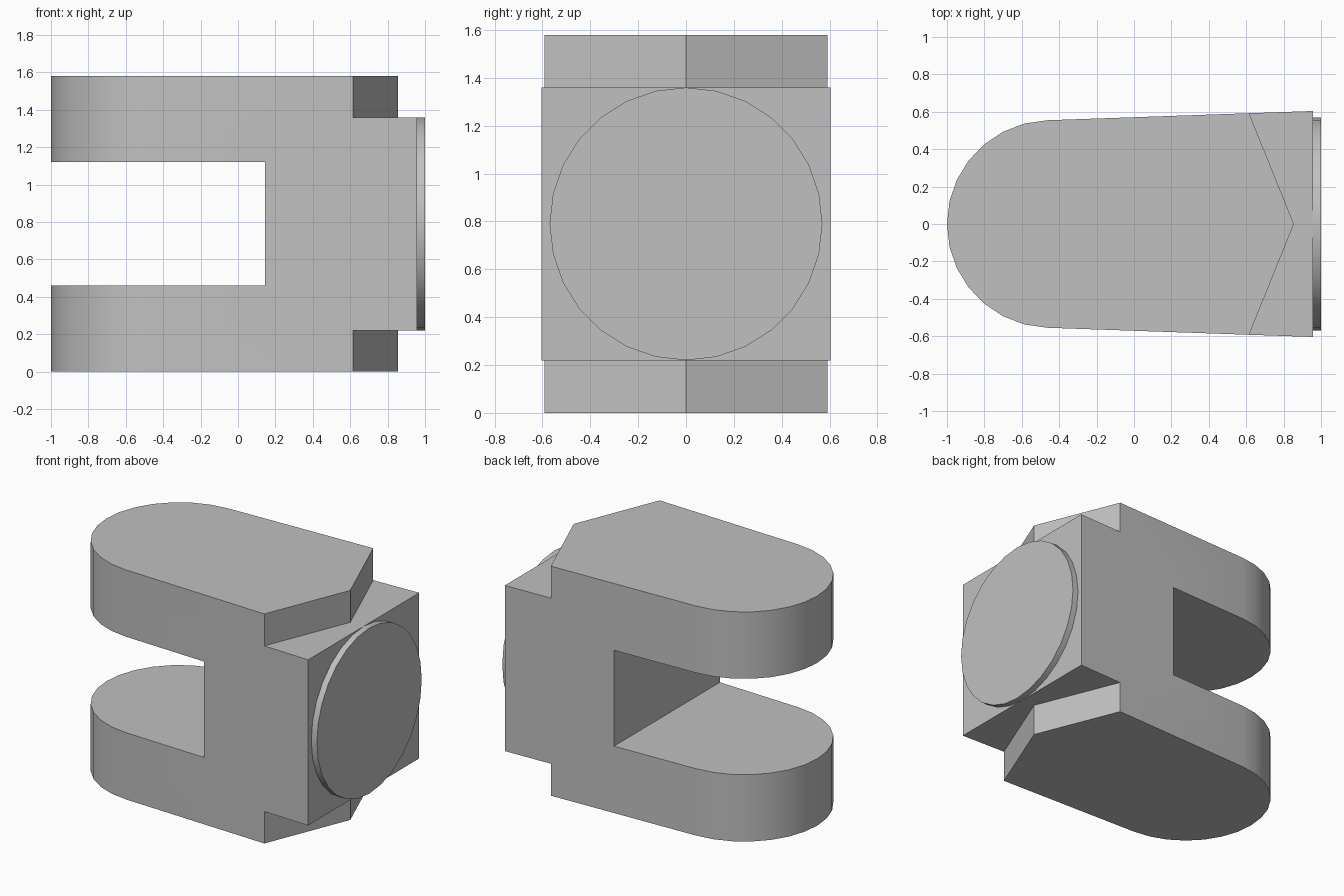
import bpy
import bmesh
from math import cos, sin, radians, pi

if "Cube" in bpy.data.objects:
    bpy.data.objects.remove(bpy.data.objects["Cube"], do_unlink=True)

HEIGHT = 1.58

grey = bpy.data.materials.new("plain_grey")
grey.use_nodes = True
grey.diffuse_color = (0.53, 0.53, 0.53, 1)
grey.node_tree.nodes["Principled BSDF"].inputs["Base Color"].default_value = grey.diffuse_color


def prism(name, outline, z0, z1):
    """Extrude a flat outline from z0 up to z1."""
    bm = bmesh.new()
    face = bm.faces.new([bm.verts.new((x, y, z0)) for x, y in outline])
    top = bmesh.ops.extrude_face_region(bm, geom=[face])["geom"]
    moved = [v for v in top if isinstance(v, bmesh.types.BMVert)]
    bmesh.ops.translate(bm, verts=moved, vec=(0, 0, z1 - z0))
    bmesh.ops.recalc_face_normals(bm, faces=bm.faces)
    mesh = bpy.data.meshes.new(name)
    bm.to_mesh(mesh)
    bm.free()
    mesh.materials.append(grey)
    obj = bpy.data.objects.new(name, mesh)
    bpy.context.collection.objects.link(obj)
    return obj


def activate(obj):
    bpy.ops.object.select_all(action="DESELECT")
    obj.select_set(True)
    bpy.context.view_layer.objects.active = obj


def cut(target, cutter):
    """Subtract the cutter and discard it."""
    mod = target.modifiers.new("cut", "BOOLEAN")
    mod.operation = "DIFFERENCE"
    mod.solver = "EXACT"
    mod.object = cutter
    activate(target)
    bpy.ops.object.modifier_apply(modifier=mod.name)
    bpy.data.objects.remove(cutter, do_unlink=True)


# Fork body: round nose on -x, sides widening slightly towards +x
steps = 14
angles = [radians(92 + 176 * i / steps) for i in range(steps + 1)]
outline = [(-0.445 + 0.555 * cos(a), 0.555 * sin(a)) for a in angles]
outline += [(0.957, -0.604), (0.957, 0.604)]
body = prism("fork_body", outline, 0, HEIGHT)

# Slot between the two arms
slot = [(-1.2, -0.9), (0.145, -0.9), (0.145, 0.9), (-1.2, 0.9)]
cut(body, prism("slot_cutter", slot, 0.46, 1.12))

# Pointed steps at the top and bottom of the thick end
step = [(0.855, 0), (0.531, 0.8), (1.2, 0.8), (1.2, -0.8), (0.531, -0.8)]
for z0, z1 in ((-0.2, 0.22), (1.36, HEIGHT + 0.2)):
    cut(body, prism("step_cutter", step, z0, z1))

# Round boss on the end face
bpy.ops.mesh.primitive_cylinder_add(vertices=28, radius=0.57, depth=0.05,
                                    location=(0.975, 0, HEIGHT / 2),
                                    rotation=(0, pi / 2, 0))
boss = bpy.context.object
boss.name = "end_boss"
boss.data.materials.append(grey)

for obj in (body, boss):
    activate(obj)
    bpy.ops.object.shade_smooth_by_angle(angle=radians(30))
